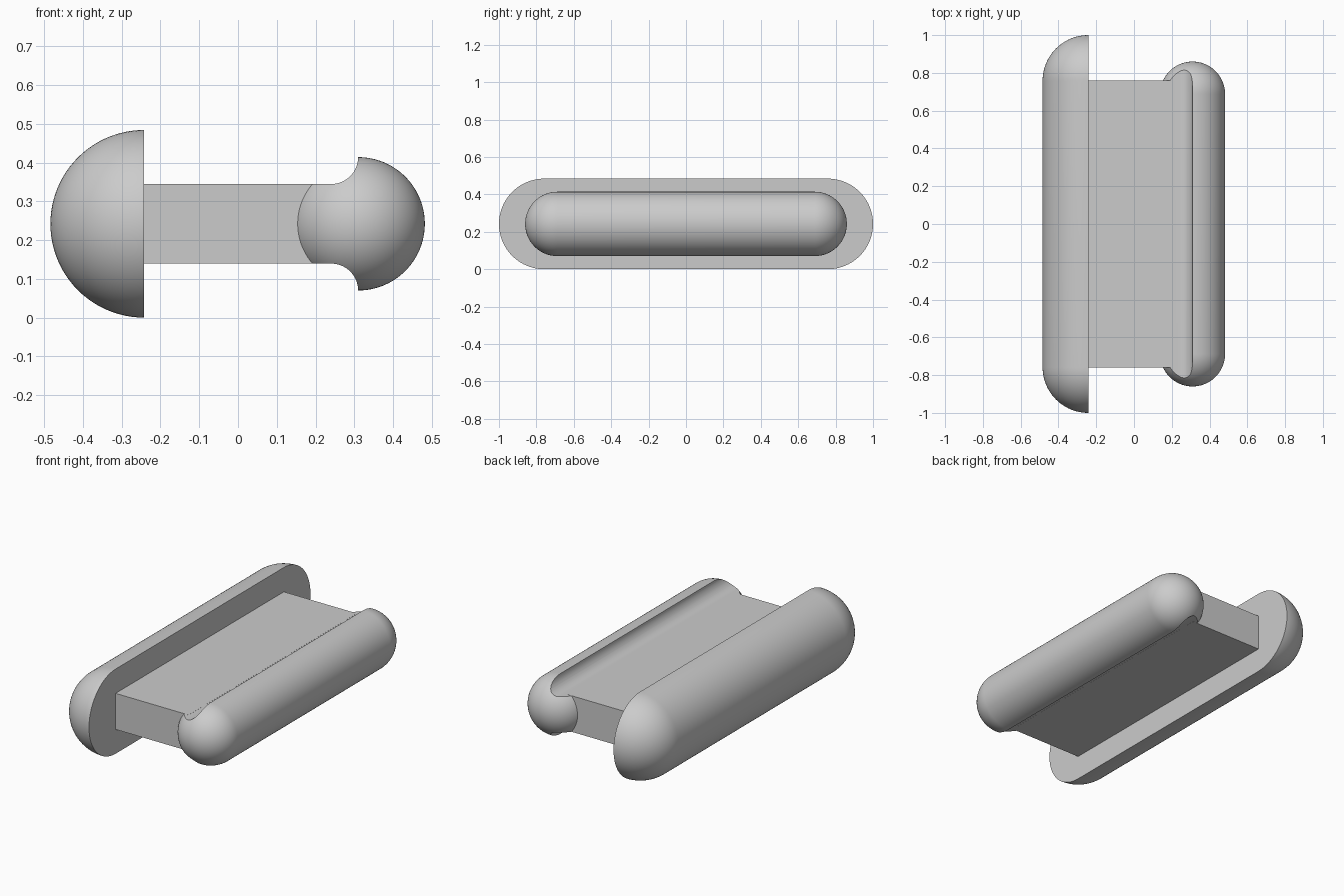
import bpy, bmesh
from math import sin, cos, pi
from mathutils import Vector

cube = bpy.data.objects.get("Cube")
if cube:
    bpy.data.objects.remove(cube)

MID_Z = 0.242      # height of the long axis
FACE_X = -0.242    # flat face of the wide rail
RAIL_X = 0.31      # axis of the narrow rail
WEB_HALF = 0.103   # half thickness of the web
WEB_LEN = 0.76     # half length of the web
FILLET = 0.07

grey = bpy.data.materials.new("light grey")
grey.use_nodes = True
colour = (0.6, 0.6, 0.6, 1)
grey.diffuse_color = colour
grey.node_tree.nodes["Principled BSDF"].inputs["Base Color"].default_value = colour


def make_object(name, bm):
    bmesh.ops.recalc_face_normals(bm, faces=bm.faces)
    mesh = bpy.data.meshes.new(name)
    bm.to_mesh(mesh)
    bm.free()
    mesh.materials.append(grey)
    obj = bpy.data.objects.new(name, mesh)
    bpy.context.collection.objects.link(obj)
    return obj


def activate(obj):
    bpy.ops.object.select_all(action='DESELECT')
    obj.select_set(True)
    bpy.context.view_layer.objects.active = obj


def capsule(radius, half_straight, x, steps=24):
    """Round-ended bar along y, turned from a profile."""
    bm = bmesh.new()
    quarter = [i * pi / 2 / steps for i in range(steps + 1)]
    half = [(radius * cos(a), half_straight + radius * sin(a)) for a in quarter]
    profile = [(r, -y) for r, y in reversed(half)] + half
    verts = [bm.verts.new((x + r, y, MID_Z)) for r, y in profile]
    edges = [bm.edges.new(pair) for pair in zip(verts, verts[1:])]
    bmesh.ops.spin(bm, geom=verts + edges, cent=(x, 0, MID_Z), axis=(0, 1, 0),
                   angle=2 * pi, steps=96)
    bmesh.ops.remove_doubles(bm, verts=bm.verts, dist=1e-4)
    return bm


# Wide rail: half of a capsule, closed with a flat face
bm = capsule(0.242, 0.758, FACE_X)
cut = bmesh.ops.bisect_plane(bm, geom=bm.verts[:] + bm.edges[:] + bm.faces[:], dist=1e-5,
                             plane_co=(FACE_X, 0, 0), plane_no=(1, 0, 0), clear_outer=True)
rim = [e for e in bm.edges if e.is_boundary]
bmesh.ops.contextual_create(bm, geom=rim)
wide_rail = make_object("wide_rail", bm)

# Web: flat slab joining both rails
bm = bmesh.new()
bmesh.ops.create_cube(bm, size=1)
end_x = RAIL_X - FILLET - 0.02
bmesh.ops.scale(bm, verts=bm.verts, vec=(end_x - FACE_X, 2 * WEB_LEN, 2 * WEB_HALF))
bmesh.ops.translate(bm, verts=bm.verts, vec=((end_x + FACE_X) / 2, 0, MID_Z))
web = make_object("web", bm)

# Narrow rail: full capsule
narrow_rail = make_object("narrow_rail", capsule(0.172, 0.688, RAIL_X))

# Groove cutter: flat floor rising in a quarter round, above and below the web
bm = bmesh.new()
floor = WEB_HALF - 0.0005
arc = [(RAIL_X - FILLET + FILLET * sin(a), floor + FILLET * (1 - cos(a)))
       for a in (i * pi / 2 / 16 for i in range(17))]
outline = [(0, floor)] + arc + [(RAIL_X, 0.4), (0, 0.4)]
for side in (1, -1):
    face = bm.faces.new([bm.verts.new((x, -1.1, MID_Z + side * z)) for x, z in outline])
    out = bmesh.ops.extrude_face_region(bm, geom=[face])
    moved = [g for g in out["geom"] if isinstance(g, bmesh.types.BMVert)]
    bmesh.ops.translate(bm, verts=moved, vec=Vector((0, 2.2, 0)))
cutter = make_object("groove_cutter", bm)
cutter.hide_render = True

activate(narrow_rail)
mod = narrow_rail.modifiers.new("grooves", 'BOOLEAN')
mod.operation = 'DIFFERENCE'
mod.solver = 'EXACT'
mod.object = cutter
bpy.ops.object.modifier_apply(modifier=mod.name)
bpy.data.objects.remove(cutter)

for obj in (wide_rail, narrow_rail):
    activate(obj)
    bpy.ops.object.shade_smooth_by_angle(angle=pi / 6)
